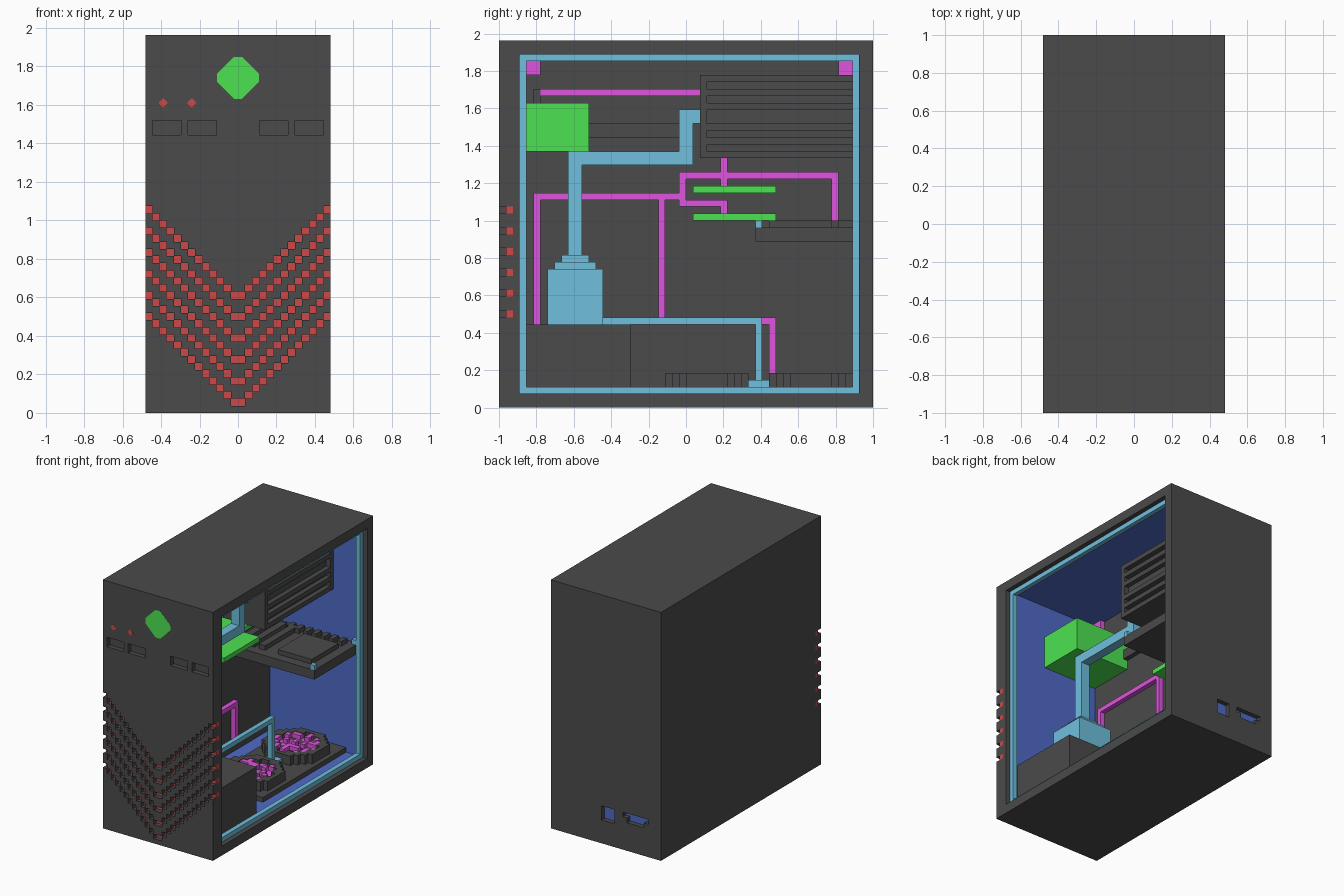
import bpy, bmesh, math, random
from mathutils import Vector

if "Cube" in bpy.data.objects:
    bpy.data.objects.remove(bpy.data.objects["Cube"])

random.seed(4)
V = 1 / 27  # the model sits on a block grid of this size


def material(name, r, g, b):
    m = bpy.data.materials.new(name)
    m.diffuse_color = (r, g, b, 1)
    m.use_nodes = True
    m.node_tree.nodes["Principled BSDF"].inputs["Base Color"].default_value = m.diffuse_color
    return m


GREY = material("dark grey", 0.07, 0.07, 0.07)
BLUE = material("blue lining", 0.078, 0.145, 0.57)
CYAN = material("cyan coolant", 0.16, 0.52, 0.72)
PINK = material("magenta cable", 0.74, 0.09, 0.74)
GREEN = material("green", 0.075, 0.76, 0.085)
RED = material("red light", 0.6, 0.065, 0.065)


def finish(name, mat, bm):
    mesh = bpy.data.meshes.new(name)
    bmesh.ops.recalc_face_normals(bm, faces=bm.faces)
    bm.to_mesh(mesh)
    bm.free()
    mesh.materials.append(mat)
    ob = bpy.data.objects.new(name, mesh)
    bpy.context.collection.objects.link(ob)
    return ob


def part(name, mat, *boxes):
    """Boxes given as x0, x1, y0, y1, z0, z1 in grid units."""
    bm = bmesh.new()
    for x0, x1, y0, y1, z0, z1 in boxes:
        cube = bmesh.ops.create_cube(bm, size=1)["verts"]
        for v in cube:
            v.co = Vector((x0 + (v.co.x + .5) * (x1 - x0),
                           y0 + (v.co.y + .5) * (y1 - y0),
                           z0 + (v.co.z + .5) * (z1 - z0))) * V
    return finish(name, mat, bm)


def rows(y0, y1, spec):
    """Wall boxes: each row is z0, z1 and pairs of solid x spans."""
    return [(xs[i], xs[i + 1], y0, y1, z0, z1)
            for z0, z1, xs in spec for i in range(0, len(xs), 2)]


def ring(x0, x1, y0, y1, z0, z1, t):
    """Rectangular frame of thickness t facing +x."""
    return [(x0, x1, y0, y1, z0, z0 + t), (x0, x1, y0, y1, z1 - t, z1),
            (x0, x1, y0, y0 + t, z0 + t, z1 - t), (x0, x1, y1 - t, y1, z0 + t, z1 - t)]


def octagon_plate(name, mat, x, z, r, c):
    """Thin plate with cut corners on the front face."""
    bm = bmesh.new()
    pts = [(c, r), (r, c), (r, -c), (c, -r), (-c, -r), (-r, -c), (-r, c), (-c, r)]
    face = bm.faces.new([bm.verts.new(((x + a) * V, -1.001, (z + b) * V)) for a, b in pts])
    new = bmesh.ops.extrude_face_region(bm, geom=[face])["geom"]
    bmesh.ops.translate(bm, vec=(0, .003, 0),
                        verts=[g for g in new if isinstance(g, bmesh.types.BMVert)])
    finish(name, mat, bm)


# Case: closed left wall, top, bottom and the rim of the open right side
part("case_left_wall", GREY, (-13, -10, -25, 26, 1, 52))
part("case_top", GREY, (-13, 13, -25, 26, 52, 53))
part("case_bottom", GREY, (-13, 13, -25, 26, 0, 1))
part("case_window_rim", GREY, *ring(11, 13, -25, 26, 1, 52, 1))

# Back wall with two connector holes
part("case_back", GREY, *rows(26, 27, [
    (0, 5, (-13, 13)), (5, 6, (-13, -2, 1, 13)),
    (6, 7, (-13, -9, -5, -2, 1, 13)), (7, 8, (-13, -10, -4, -2, 1, 13)),
    (8, 53, (-13, 13))]))

# Front panel: upper part with four drive recesses, lower part cut by chevrons
part("case_front_upper", GREY, (-13, 13, -26, -25, 30, 53), *rows(-27, -26, [
    (30, 39, (-13, 13)), (39, 41, (-13, -12, -8, -7, -3, 3, 7, 8, 12, 13)), (41, 53, (-13, 13))]))
slats, lights = [], []
for i in range(13):
    cuts = [1 + i + 3 * k for k in range(6)]
    for a, b in ((-i - 1, -i), (i, i + 1)):
        for z0, z1 in zip([0] + [c + 1 for c in cuts], cuts + [30]):
            slats.append((a, b, -27, -25, z0, z1))
        lights += [(a, b, -26, -25, c, c + 1) for c in cuts]
part("front_chevron_panel", GREY, *slats)
part("front_chevron_lights", RED, *lights)
octagon_plate("power_button", GREEN, 0, 47, 2.95, .55)
for n, x in enumerate((-10.5, -6.5)):
    octagon_plate("status_light_%d" % n, RED, x, 43.5, .58, .12)

# Blue lining and the light strip round the window
part("inner_lining", BLUE, *ring(-10, 11, -25, 26, 1, 52, 1))
part("window_light_strip", CYAN, *ring(11, 12, -24, 25, 2, 51, 1))

# Corner lights on the left wall
part("corner_lights", PINK, (-10, -9, -24, -21, 48, 51), (-10, -9, 22, 25, 48, 51))

# Power supply and reservoir on top of it
part("power_supply", GREY, (-10, 10, -24, -8, 2, 12))
part("reservoir", CYAN, (-4, 4, -20, -12, 12, 20), (-3, 3, -19, -13, 20, 21),
     (-2, 2, -18, -14, 21, 22))

# Thick coolant pipe from reservoir to radiator
part("main_coolant_pipe", CYAN, (-1, 1, -17, -15, 22, 37), (-1, 1, -15, 1, 35, 37),
     (-1, 1, -1, 1, 37, 43), (-1, 1, 1, 2, 41, 43))

# Thin coolant pipe to the floor
part("floor_coolant_pipe", CYAN, (0, 1, -12, 11, 12, 13), (0, 1, 10, 11, 3, 12),
     (-1, 2, 9, 12, 3, 4))

# Drive box and memory bars
part("drive_box", GREEN, (-10, 3, -24, -14, 37, 44))
part("memory_bars", GREEN, (-10, -4, 1, 13, 31, 32), (-10, -4, 1, 13, 27, 28))
part("wall_fittings", GREY, (-10, -9, -22, -21, 44, 46), (-10, -9, -14, -1, 39, 41))

# Cables along the left wall
cables = [(-22, -21, 12, 31), (-21, 0, 30, 31), (-1, 0, 29, 34), (0, 22, 33, 34),
          (21, 22, 27, 33), (5, 6, 32, 36), (0, 6, 29, 30), (5, 6, 28, 29),
          (-4, -3, 13, 30), (-4, 13, 12, 13), (12, 13, 5, 12), (-21, 2, 45, 46)]
part("wall_cables", PINK, *[(-10, -9, *c) for c in cables])

# Radiator with slotted side
slots = [(37, 38), (39, 40), (41, 43), (44, 45), (46, 47)]
fins = zip([36] + [s[1] for s in slots], [s[0] for s in slots] + [48])
part("radiator", GREY, (-10, 4, 2, 25, 36, 48), (4, 5, 2, 3, 36, 48),
     (4, 5, 24, 25, 36, 48), *[(4, 5, 3, 24, a, b) for a, b in fins])

# Graphics card deck with its raised details
part("card_deck", GREY, (-10, 11, 10, 25, 24, 26), (1, 9, 12, 21, 26, 27),
     *[(x, x + 1, 22, 24, 26, 27) for x in range(-4, 10, 2)],
     *[(x, x + 1.5, 12, 23, 26, 27) for x in (-8.5, -6, -3.5)])
part("card_lights", CYAN, (10, 11, 10, 11, 26, 27), (10, 11, 24, 25, 26, 27))

# Two floor fans made of blocks on a thin plate
part("fan_plate", GREY, (-6, 8, -3, 25, 2, 3))
for n, cy in enumerate((3, 18)):
    rim, blades = [], []
    for i in range(-6, 6):
        for j in range(-6, 6):
            r = math.hypot(i + .5, j + .5)
            cell = (i + 1, i + 2, cy + j, cy + j + 1, 3)
            if 4.6 < r < 6.2:
                rim.append((*cell, 5))
            elif r <= 4.6:
                if random.random() < .65:
                    blades.append((*cell, random.choice((4, 4.9))))
                else:
                    rim.append((*cell, 4))
    part("fan_rim_%d" % n, GREY, *rim)
    part("fan_blades_%d" % n, PINK, *blades)
